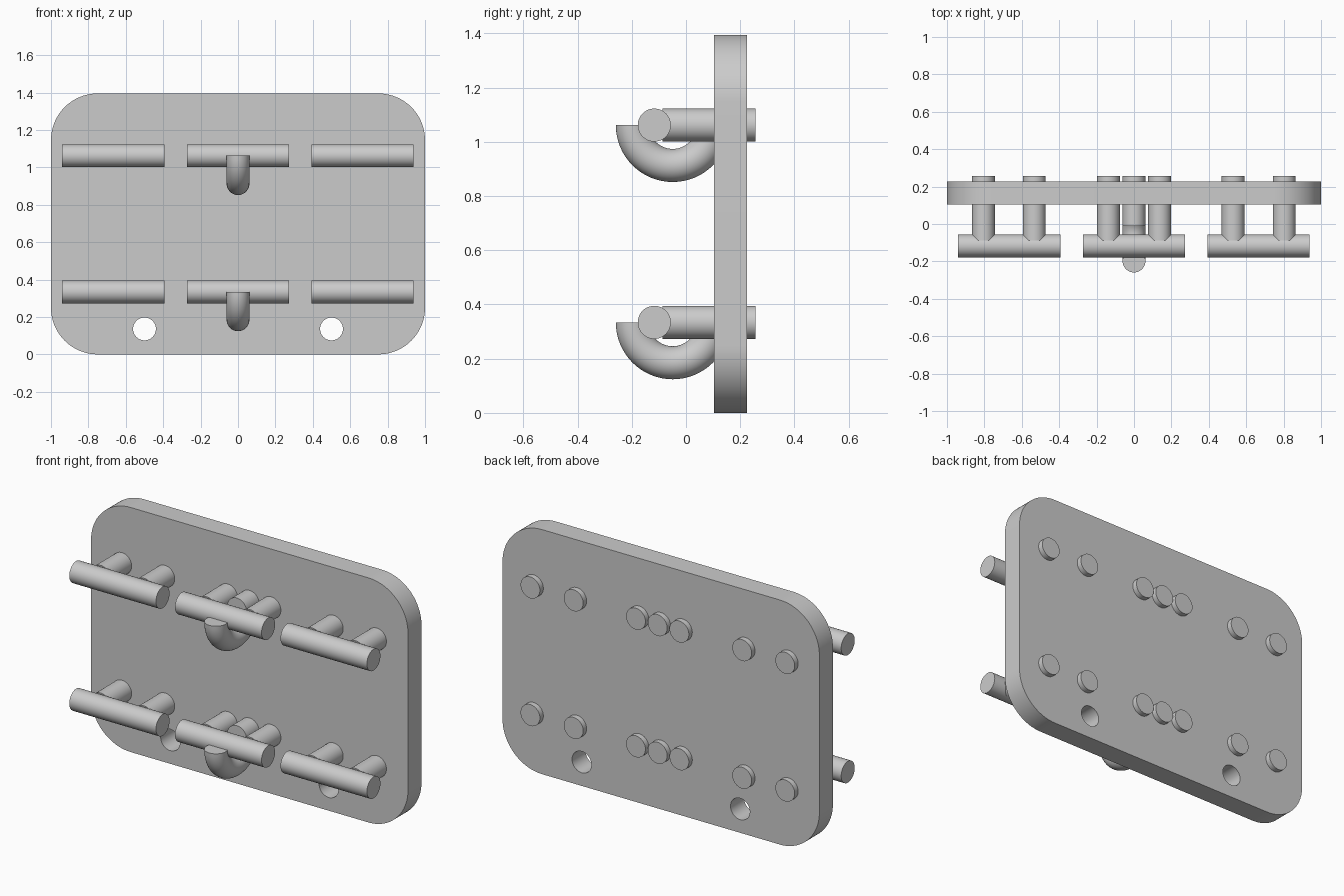
import bpy, bmesh
from math import sin, cos, pi, radians

if "Cube" in bpy.data.objects:
    bpy.data.objects.remove(bpy.data.objects["Cube"])

R = 0.061                  # rod radius
BAR_Y = -0.117             # y of the long bars
ROWS = {"upper": 1.062, "lower": 0.334}
SEG = 48


def finish(ob):
    bpy.ops.object.select_all(action='DESELECT')
    ob.select_set(True)
    bpy.context.view_layer.objects.active = ob
    bpy.ops.object.shade_smooth_by_angle(angle=radians(35))


def rod(name, centre, length, rot):
    bpy.ops.mesh.primitive_cylinder_add(vertices=SEG, radius=R, depth=length,
                                        location=centre, rotation=rot)
    ob = bpy.context.object
    ob.name = name
    finish(ob)


def bar(name, x0, x1, z):
    rod(name, ((x0 + x1) / 2, BAR_Y, z), x1 - x0, (0, pi / 2, 0))


def peg(name, x, y0, z, y1=0.257):
    rod(name, (x, (y0 + y1) / 2, z), y1 - y0, (pi / 2, 0, 0))


def hook(name, z, centre_y=-0.049, major=0.149, steps=32):
    # half ring sweeping below the row, open end facing forward
    bm = bmesh.new()
    rings = []
    for i in range(steps + 1):
        a = pi + pi * i / steps
        ring = []
        for j in range(SEG):
            t = 2 * pi * j / SEG
            r = major + R * cos(t)
            ring.append(bm.verts.new((R * sin(t), centre_y + r * cos(a), z + r * sin(a))))
        rings.append(ring)
    for a, b in zip(rings, rings[1:]):
        for j in range(SEG):
            k = (j + 1) % SEG
            bm.faces.new((a[j], a[k], b[k], b[j]))
    bm.faces.new(rings[0])
    bm.faces.new(rings[-1])
    bmesh.ops.recalc_face_normals(bm, faces=bm.faces)
    me = bpy.data.meshes.new(name)
    bm.to_mesh(me)
    bm.free()
    ob = bpy.data.objects.new(name, me)
    bpy.context.collection.objects.link(ob)
    finish(ob)


def arc(cx, cy, r, a0, a1, n):
    return [(cx + r * cos(a0 + (a1 - a0) * i / n),
             cy + r * sin(a0 + (a1 - a0) * i / n)) for i in range(n + 1)]


# back plate: rounded rectangle with two through holes
W, H, C = 1.0, 1.395, 0.25
outline = []
for k, (cx, cz) in enumerate([(W - C, H - C), (C - W, H - C), (C - W, C), (W - C, C)]):
    outline += arc(cx, cz, C, k * pi / 2, (k + 1) * pi / 2, 20)
loops = [outline] + [arc(s * 0.5, 0.136, R, 0, 2 * pi, SEG)[:-1] for s in (-1, 1)]
cu = bpy.data.curves.new("back_plate", 'CURVE')
cu.dimensions = '2D'
cu.fill_mode = 'BOTH'
cu.extrude = 0.061
for loop in loops:
    sp = cu.splines.new('POLY')
    sp.points.add(len(loop) - 1)
    for p, (x, y) in zip(sp.points, loop):
        p.co = (x, y, 0, 1)
    sp.use_cyclic_u = True
plate = bpy.data.objects.new("back_plate", cu)
bpy.context.collection.objects.link(plate)
plate.location = (0, 0.165, 0)
plate.rotation_euler = (pi / 2, 0, 0)
bpy.context.view_layer.objects.active = plate
plate.select_set(True)
bpy.ops.object.convert(target='MESH')
plate = bpy.context.object
bm = bmesh.new()
bm.from_mesh(plate.data)
bmesh.ops.remove_doubles(bm, verts=bm.verts, dist=1e-4)
bmesh.ops.recalc_face_normals(bm, faces=bm.faces)
bm.to_mesh(plate.data)
bm.free()
finish(plate)

# two identical rows of bars, pegs and a central hook
for row, z in ROWS.items():
    bar(row + "_left_bar", -0.94, -0.393, z)
    bar(row + "_centre_bar", -0.273, 0.273, z)
    bar(row + "_right_bar", 0.393, 0.938, z)
    for i, x in enumerate((-0.805, -0.533, -0.137, 0.137, 0.53, 0.803)):
        peg(f"{row}_peg_{i + 1}", x, -0.087, z)
    peg(row + "_hook_peg", 0, -0.01, z)
    hook(row + "_hook", z)
